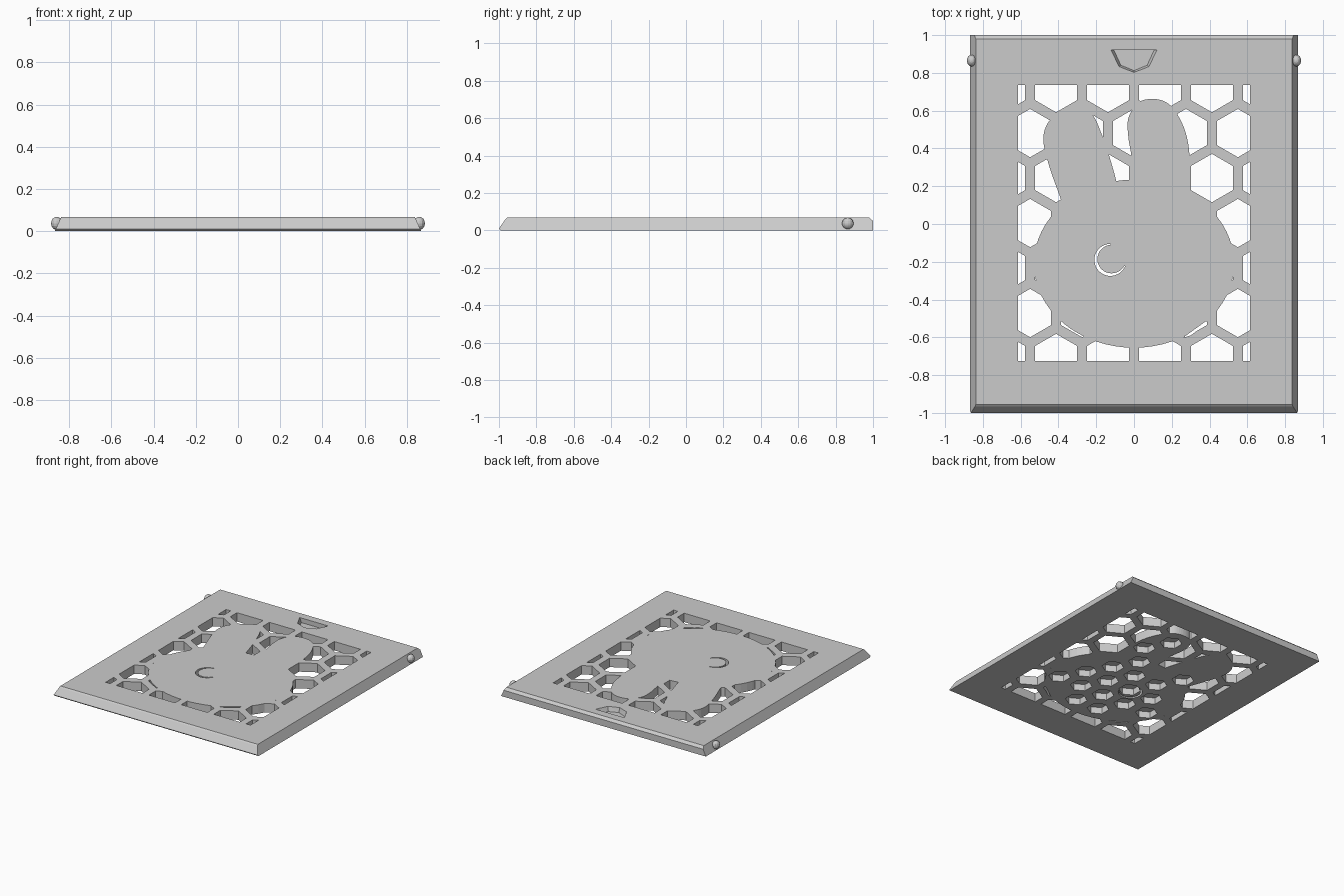
import bpy
import bmesh
from math import sin, cos, pi, radians, sqrt
from mathutils import Vector

if "Cube" in bpy.data.objects:
    bpy.data.objects.remove(bpy.data.objects["Cube"], do_unlink=True)

grey = bpy.data.materials.new("light grey")
grey.use_nodes = True
grey.diffuse_color = (0.6, 0.6, 0.6, 1)
grey.node_tree.nodes["Principled BSDF"].inputs["Base Color"].default_value = (0.6, 0.6, 0.6, 1)

TOP = 0.068


def add_object(name, bm):
    bmesh.ops.recalc_face_normals(bm, faces=bm.faces[:])
    mesh = bpy.data.meshes.new(name)
    bm.to_mesh(mesh)
    bm.free()
    mesh.materials.append(grey)
    obj = bpy.data.objects.new(name, mesh)
    bpy.context.collection.objects.link(obj)
    return obj


def prisms(name, outlines, low, high):
    """Extrude each flat outline from low to high."""
    bm = bmesh.new()
    for outline in outlines:
        base = [bm.verts.new((x, y, low)) for x, y in outline]
        lid = [bm.verts.new((x, y, high)) for x, y in outline]
        bm.faces.new(base[::-1])
        bm.faces.new(lid)
        n = len(base)
        for i in range(n):
            j = (i + 1) % n
            bm.faces.new((base[i], base[j], lid[j], lid[i]))
    return add_object(name, bm)


def hull(name, points):
    bm = bmesh.new()
    for p in points:
        bm.verts.new(p)
    bmesh.ops.convex_hull(bm, input=bm.verts[:])
    bmesh.ops.dissolve_limit(bm, angle_limit=radians(1), verts=bm.verts[:], edges=bm.edges[:])
    return add_object(name, bm)


def combine(obj, tool, operation="DIFFERENCE"):
    """Apply a boolean and throw the tool away."""
    mod = obj.modifiers.new("cut", "BOOLEAN")
    mod.operation = operation
    mod.solver = "EXACT"
    mod.object = tool
    bpy.context.view_layer.objects.active = obj
    bpy.ops.object.modifier_apply(modifier=mod.name)
    bpy.data.objects.remove(tool, do_unlink=True)


def hexagon(x, y, r):
    return [(x + r * sin(k * pi / 3), y + r * cos(k * pi / 3)) for k in range(6)]


def lattice(pitch, columns, rows):
    """Centres of a staggered honeycomb, with a cell on the middle."""
    for row in range(-rows, rows + 1):
        shift = pitch / 2 if row % 2 else 0
        for col in range(-columns, columns + 1):
            yield col * pitch + shift, 0.005 + row * pitch * sqrt(3) / 2


def smooth_loop(points, steps=5):
    """Closed rounded outline through the given points."""
    pts = [Vector(p) for p in points]
    out = []
    for i in range(len(pts)):
        a, b, c, d = (pts[(i + k) % len(pts)] for k in (-1, 0, 1, 2))
        for s in range(steps):
            t = s / steps
            v = 0.5 * (2 * b + (c - a) * t + (2 * a - 5 * b + 4 * c - d) * t * t
                       + (3 * b - a - 3 * c + d) * t ** 3)
            out.append((v.x, v.y))
    return out


def inside(point, outline):
    x, y = point
    hit = False
    for (ax, ay), (bx, by) in zip(outline, outline[1:] + outline[:1]):
        if (ay > y) != (by > y) and x < ax + (y - ay) * (bx - ax) / (by - ay):
            hit = not hit
    return hit


# Slab with sloping sides and front, and a chamfered back edge
corners = []
for y, z in ((-0.99, 0), (-1, 0.01), (-0.965, 0.06), (-0.955, TOP),
             (0.98, TOP), (1, 0.05), (1, 0)):
    for side in (-1, 1):
        corners.append((side * (0.868 - 0.45 * z), y, z))
panel = hull("honeycomb_panel", corners)

# Animal silhouette: round body and two long ears
body = [(0.53 * cos(k * pi / 32), -0.21 + 0.445 * sin(k * pi / 32)) for k in range(64)]
left_ear = smooth_loop([(-0.39, 0.14), (-0.45, 0.31), (-0.48, 0.45), (-0.445, 0.55),
                        (-0.34, 0.615), (-0.23, 0.59), (-0.165, 0.46), (-0.125, 0.34),
                        (-0.085, 0.19), (-0.05, 0.0), (-0.3, -0.1)])
right_ear = smooth_loop([(0.27, 0.1), (0.295, 0.3), (0.28, 0.46), (0.23, 0.58),
                         (0.17, 0.645), (0.09, 0.662), (0.02, 0.64), (-0.03, 0.56),
                         (-0.03, 0.46), (-0.015, 0.36), (-0.015, 0.2), (0, 0), (0.2, -0.05)])
brow = [(-0.3, 0.0), (0.25, 0.0), (0.25, 0.2), (-0.3, 0.2)]
silhouette = [body, left_ear, right_ear, brow]

# Large honeycomb openings around the silhouette
openings = prisms("openings", [hexagon(x, y, 0.128) for x, y in lattice(0.275, 3, 3)], -0.05, 0.15)
window = [(-0.615, -0.725), (0.613, -0.725), (0.613, 0.735), (-0.615, 0.735)]
combine(openings, prisms("window", [window], -0.1, 0.2), "INTERSECT")
for part in silhouette:
    combine(openings, prisms("mask", [part], -0.2, 0.3))
combine(panel, openings)

# Small honeycomb pockets under the silhouette
pockets = []
for x, y in lattice(0.2, 3, 4):
    reach = hexagon(x, y, 0.095)
    if all(any(inside(p, part) for part in silhouette) for p in reach):
        pockets.append(hexagon(x, y, 0.078))
combine(panel, prisms("pockets", pockets, -0.05, 0.05))

# Curved tail slit and short foot slit
arc = [k / 20 for k in range(21)]
outer = [(-0.125 + 0.085 * cos(pi / 2 + t * 4.3), -0.19 + 0.085 * sin(pi / 2 + t * 4.3)) for t in arc]
inner = []
for t in reversed(arc):
    r = 0.08 - 0.012 * sin(pi * t)
    inner.append((-0.125 + r * cos(pi / 2 + t * 4.3), -0.19 + r * sin(pi / 2 + t * 4.3)))
foot = [(0.265, -0.6), (0.3, -0.59), (0.38, -0.53), (0.38, -0.515), (0.29, -0.58)]
combine(panel, prisms("slits", [outer + inner, foot], -0.05, 0.15))

# Finger grip recess near the back edge
grip = [(-0.125, 0.92), (0.125, 0.92), (0.082, 0.832), (0, 0.8), (-0.082, 0.832)]
points = [(x, y, TOP + 0.01) for x, y in grip]
points += [(x * 0.85, 0.92 - (0.92 - y) * 0.9, TOP - 0.035) for x, y in grip]
combine(panel, hull("grip_recess", points))

# Snap pegs on both sides
for name, side in (("left_peg", 1), ("right_peg", -1)):
    bm = bmesh.new()
    bmesh.ops.create_uvsphere(bm, u_segments=12, v_segments=8, radius=0.031)
    for v in bm.verts:
        v.co.x *= 0.85
        v.co += Vector((side * 0.859, 0.865, 0.037))
    add_object(name, bm)
